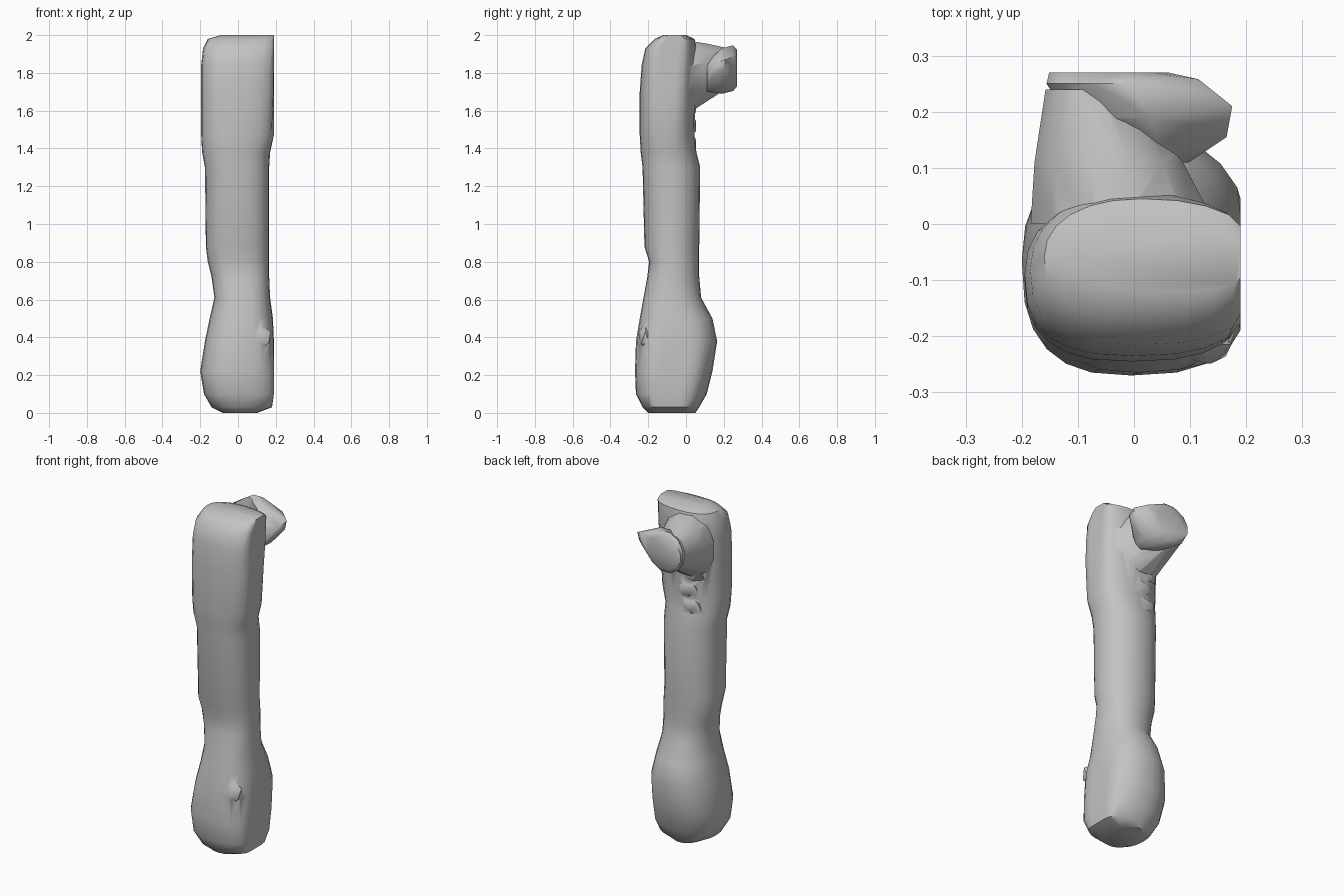
import bpy, bmesh, math
from mathutils import Vector

cube = bpy.data.objects.get("Cube")
if cube:
    bpy.data.objects.remove(cube, do_unlink=True)

grey = bpy.data.materials.new("bone grey")
grey.use_nodes = True
colour = (0.55, 0.55, 0.55, 1)
grey.diffuse_color = colour
grey.node_tree.nodes["Principled BSDF"].inputs["Base Color"].default_value = colour


def finish(bm, name):
    """Turn a bmesh into an object."""
    bmesh.ops.recalc_face_normals(bm, faces=bm.faces[:])
    mesh = bpy.data.meshes.new(name)
    bm.to_mesh(mesh)
    bm.free()
    obj = bpy.data.objects.new(name, mesh)
    bpy.context.collection.objects.link(obj)
    mesh.materials.append(grey)
    return obj


def rounded(value, power):
    return math.copysign(abs(value) ** power, value)


def section(bm, z, left, right, front, back, power, trim, sides=24):
    """Rounded cross-section, trimmed flat on the +x side, slimmer at the back."""
    cx, cy = (left + right) / 2, (front + back) / 2
    rx, ry = (right - left) / 2, (back - front) / 2
    ring = []
    for i in range(sides):
        a = math.tau * i / sides
        p = power + 0.15 if math.sin(a) > 0 else power
        x = min(rounded(math.cos(a), p) * (trim if math.cos(a) > 0 else 1), 1)
        y = rounded(math.sin(a), p)
        ring.append(bm.verts.new((cx + rx * x, cy + ry * y, z)))
    return ring


def loft(name, stations):
    bm = bmesh.new()
    rings = [section(bm, *s) for s in stations]
    for low, high in zip(rings, rings[1:]):
        for i in range(len(low)):
            j = (i + 1) % len(low)
            bm.faces.new((low[i], low[j], high[j], high[i]))
    bm.faces.new(rings[0][::-1])
    bm.faces.new(rings[-1])
    return finish(bm, name)


def hull(name, discs, extra=(), sides=12):
    """Convex lump around upright discs (x, y, z, x radius, z radius)."""
    bm = bmesh.new()
    for x, y, z, rx, rz in discs:
        for i in range(sides):
            a = math.tau * (i + 0.5) / sides
            bm.verts.new((x + rx * math.cos(a), y, z + rz * math.sin(a)))
    for p in extra:
        bm.verts.new(p)
    bmesh.ops.convex_hull(bm, input=bm.verts[:])
    loose = [v for v in bm.verts if not v.link_faces]
    bmesh.ops.delete(bm, geom=loose, context='VERTS')
    return finish(bm, name)


def lump(name, centre, radii):
    bm = bmesh.new()
    bmesh.ops.create_icosphere(bm, subdivisions=1, radius=1)
    for v in bm.verts:
        v.co = Vector([c + r * p for c, r, p in zip(centre, radii, v.co)])
    return finish(bm, name)


# Shaft with its swollen lower end and broad upper end:
# height, left, right, front, back, corner roundness, side trim
bone = loft("bone", [
    (0, -.08, .1, -.2, .05, .8, 1),
    (.03, -.14, .18, -.23, .07, .75, 1.1),
    (.1, -.18, .19, -.265, .11, .75, 1.15),
    (.22, -.2, .19, -.27, .14, .75, 1.15),
    (.38, -.175, .19, -.265, .165, .75, 1.1),
    (.5, -.15, .185, -.245, .14, .8, 1),
    (.61, -.125, .17, -.225, .08, .8, 1),
    (.72, -.14, .165, -.205, .07, .8, 1),
    (.8, -.16, .165, -.195, .07, .8, 1),
    (.88, -.17, .165, -.22, .07, .8, 1),
    (1.3, -.175, .165, -.23, .075, .8, 1),
    (1.38, -.19, .17, -.24, .055, .8, 1),
    (1.47, -.195, .19, -.245, .045, .8, 1.05),
    (1.7, -.195, .19, -.245, .05, .75, 1.1),
    (1.84, -.195, .19, -.235, .055, .75, 1.15),
    (1.93, -.185, .19, -.215, .055, .75, 1.2),
    (1.98, -.16, .19, -.165, .045, .75, 1.2),
    (2, -.09, .19, -.12, 0, .75, 1.2),
])

# Neck reaching back from the upper end
neck = hull("neck", [
    (-.02, 0, 1.775, .17, .205),
    (-.045, .11, 1.82, .137, .14),
    (-.09, .24, 1.83, .07, .1),
])

# Ball end with its flat back and blunt side knob
head = hull("head", [
    (.03, .11, 1.78, .07, .08),
    (.0, .19, 1.81, .12, .125),
    (-.04, .25, 1.825, .12, .125),
    (-.045, .27, 1.825, .11, .1),
], extra=[(.175, .21, 1.87), (.17, .2, 1.82), (.165, .155, 1.85),
          (.14, .15, 1.79), (.115, .258, 1.89), (.115, .25, 1.82)])

# Knobbly ridge on the back, below the neck
parts = [neck, head]
for i, (x, z) in enumerate([(-.06, 1.62), (-.03, 1.52), (-.05, 1.42)]):
    parts.append(lump(f"back_knob_{i + 1}", (x, .02, z), (.08, .04, .06)))

# Small bump on the front of the lower end
parts.append(lump("front_bump", (.12, -.215, .4), (.06, .04, .07)))

# Fuse the parts into one skin
bpy.context.view_layer.objects.active = bone
for part in parts:
    fuse = bone.modifiers.new("fuse", 'BOOLEAN')
    fuse.operation = 'UNION'
    fuse.solver = 'EXACT'
    fuse.object = part
    bpy.ops.object.modifier_apply(modifier=fuse.name)
    bpy.data.objects.remove(part, do_unlink=True)

bpy.ops.object.select_all(action='DESELECT')
bone.select_set(True)
bpy.ops.object.shade_smooth_by_angle(angle=math.radians(45))
